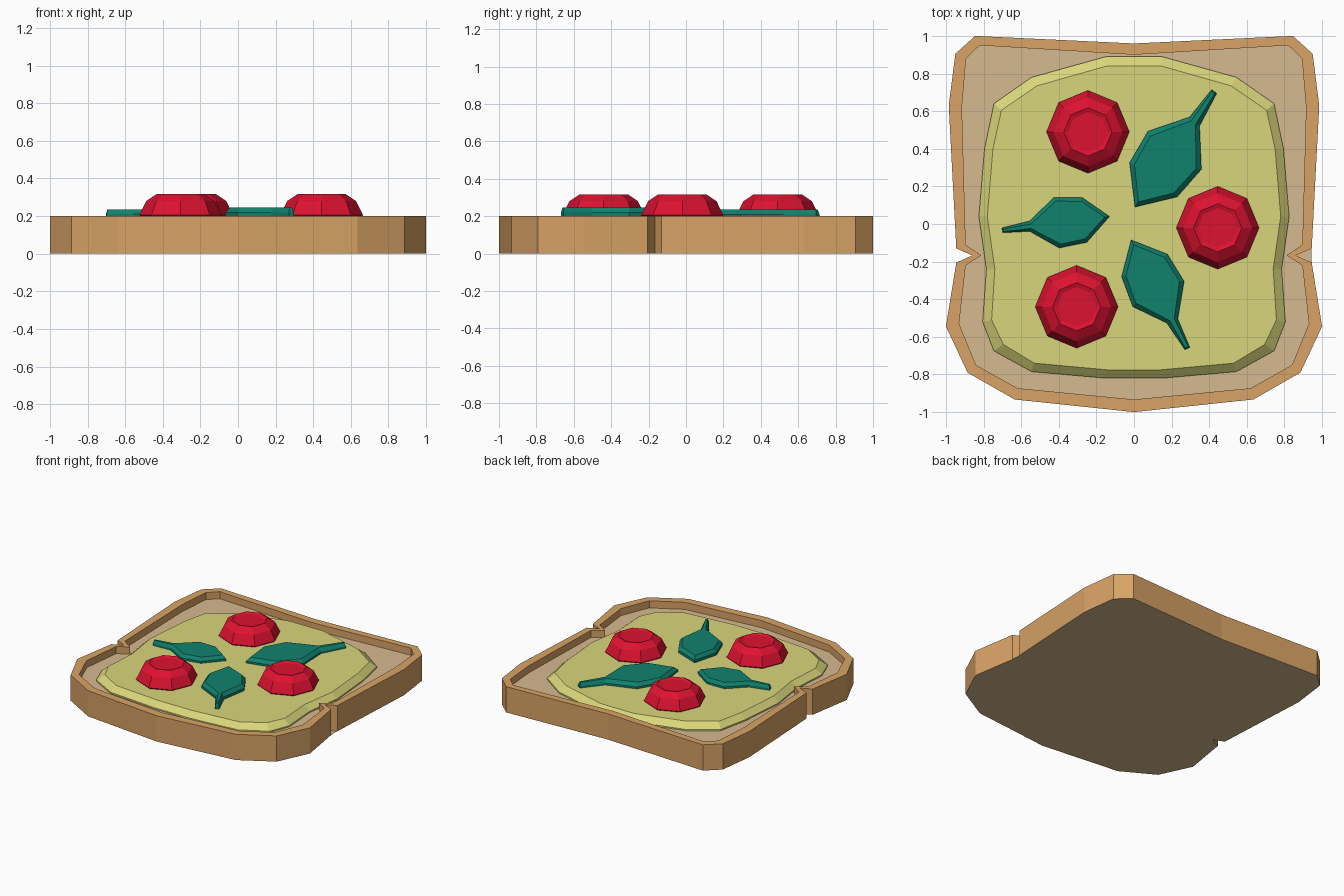
import bpy, bmesh
from math import sin, cos, pi, radians

cube = bpy.data.objects.get("Cube")
if cube:
    bpy.data.objects.remove(cube, do_unlink=True)


def material(name, *srgb):
    """Flat colour given in sRGB, stored linear."""
    col = [((c + 0.055) / 1.055) ** 2.4 for c in srgb] + [1]
    m = bpy.data.materials.new(name)
    m.use_nodes = True
    m.diffuse_color = col
    bsdf = m.node_tree.nodes["Principled BSDF"]
    bsdf.inputs["Base Color"].default_value = col
    bsdf.inputs["Roughness"].default_value = 0.8
    return m


CRUST = material("crust brown", 0.85, 0.64, 0.40)
CRUMB = material("crumb beige", 0.84, 0.73, 0.56)
CHEESE = material("cheese yellow", 0.85, 0.84, 0.48)
TOMATO = material("tomato red", 0.87, 0.07, 0.19)
LEAF = material("leaf green", 0.06, 0.51, 0.43)


def mirrored(half):
    """Close a right-hand half outline, running from back to front, across x."""
    return half + [(-x, y) for x, y in reversed(half) if x > 0]


def loft(name, rings, mats, caps=(0, 0)):
    """Join stacked (outline, z) rings with side faces and cap both ends."""
    bm = bmesh.new()
    loops = [[bm.verts.new((x, y, z)) for x, y in outline] for outline, z in rings]
    for low, high in zip(loops, loops[1:]):
        for i in range(len(low)):
            j = (i + 1) % len(low)
            bm.faces.new((low[i], low[j], high[j], high[i]))
    bottom = bm.faces.new(loops[0][::-1])
    top = bm.faces.new(loops[-1])
    bottom.material_index, top.material_index = caps
    bmesh.ops.triangulate(bm, faces=[bottom, top])
    bmesh.ops.recalc_face_normals(bm, faces=bm.faces)
    mesh = bpy.data.meshes.new(name)
    bm.to_mesh(mesh)
    bm.free()
    for m in mats:
        mesh.materials.append(m)
    ob = bpy.data.objects.new(name, mesh)
    bpy.context.collection.objects.link(ob)
    return ob


# Bread slice: crust wall and rim around a sunken crumb, notched at the sides
outer = mirrored([(0, 0.96), (0.845, 1), (0.95, 0.905), (0.985, 0.63),
                  (0.945, -0.13), (0.86, -0.167), (0.945, -0.205), (1, -0.545),
                  (0.885, -0.79), (0.635, -0.933), (0, -1)])
inner = mirrored([(0, 0.9), (0.82, 0.95), (0.893, 0.88), (0.915, 0.62),
                  (0.895, -0.11), (0.812, -0.167), (0.895, -0.22), (0.93, -0.53),
                  (0.84, -0.75), (0.62, -0.873), (0, -0.933)])
loft("bread_slice", [(outer, 0), (outer, 0.2), (inner, 0.2), (inner, 0.145)],
     [CRUST, CRUMB], caps=(1, 1))

# Melted cheese sheet with a sloping edge
cheese_edge = mirrored([(0.15, 0.89), (0.545, 0.78), (0.745, 0.64), (0.795, 0.4),
                        (0.825, 0.04), (0.785, -0.24), (0.805, -0.52),
                        (0.745, -0.675), (0.545, -0.785), (0.15, -0.82)])
cheese_top = mirrored([(0.145, 0.84), (0.515, 0.735), (0.705, 0.605), (0.75, 0.4),
                       (0.78, 0.04), (0.74, -0.24), (0.757, -0.51),
                       (0.695, -0.64), (0.53, -0.74), (0.145, -0.775)])
loft("cheese", [(cheese_edge, 0.14), (cheese_edge, 0.155), (cheese_top, 0.195)],
     [CHEESE])


# Tomato pieces: faceted domes with a shallow dimple
def octagon(cx, cy, r):
    return [(cx + r * cos(k * pi / 4), cy + r * sin(k * pi / 4)) for k in range(8)]


DOME = [(0.205, 0.19), (0.22, 0.205), (0.183, 0.28), (0.128, 0.317), (0.105, 0.308)]
for name, x, y in [("back", -0.245, 0.49), ("left", 0.445, -0.02),
                   ("front", -0.305, -0.44)]:
    loft("tomato_" + name, [(octagon(x, y, r), z) for r, z in DOME], [TOMATO])

# Leaves: one outline with a stem, placed by tip, heading and length
BLADE = [(0, 0), (0.24, 0.21), (0.5, 0.228), (0.75, 0.04), (1, 0.02),
         (1, -0.025), (0.738, -0.055), (0.49, -0.24), (0.23, -0.208)]
BLADE_TOP = [(0.045, 0), (0.25, 0.175), (0.48, 0.195), (0.735, 0.015), (0.99, 0.01),
             (0.99, -0.013), (0.73, -0.025), (0.475, -0.205), (0.24, -0.173)]


def place(outline, x, y, heading, length):
    c, s = length * cos(radians(heading)), length * sin(radians(heading))
    return [(x + u * c - v * s, y + u * s + v * c) for u, v in outline]


for name, z, *spot in [("back", 0.19, 0.005, 0.09, 55.7, 0.745),
                       ("right", 0.19, -0.13, 0.04, 187.5, 0.575),
                       ("front", 0.2, -0.015, -0.085, -62.5, 0.65)]:
    loft("leaf_" + name, [(place(BLADE, *spot), z), (place(BLADE, *spot), z + 0.02),
                          (place(BLADE_TOP, *spot), z + 0.045)], [LEAF])
